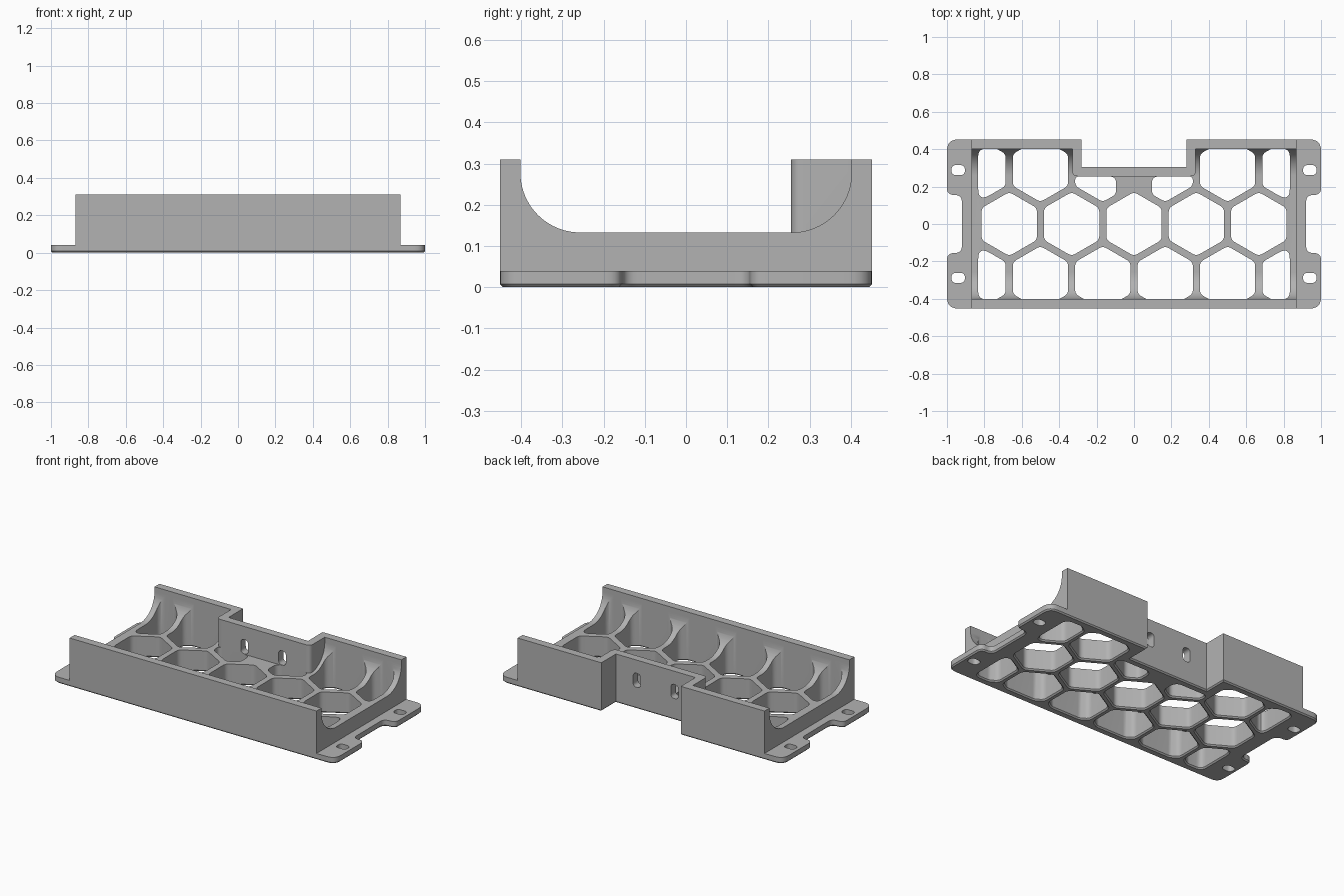
import bpy, bmesh, math
from mathutils import Vector

if "Cube" in bpy.data.objects:
    bpy.data.objects.remove(bpy.data.objects["Cube"], do_unlink=True)

grey = bpy.data.materials.new("plain grey")
grey.use_nodes = True
grey.diffuse_color = (0.45, 0.45, 0.45, 1)
grey.node_tree.nodes["Principled BSDF"].inputs["Base Color"].default_value = grey.diffuse_color

DEPTH, WALL_IN, TOP, FLOOR = 0.452, 0.402, 0.31, 0.133
BODY_X, NOTCH_X, NOTCH_Y, LIP = 0.87, 0.28, 0.305, 0.05
CHAMFER = 0.008


def rounded(points, radius, steps=6):
    """Round polygon corners; radius is one number or one per corner."""
    pts = [Vector(p) for p in points]
    n, out = len(pts), []
    radii = radius if isinstance(radius, list) else [radius] * n
    for i, p in enumerate(pts):
        a, b = pts[i - 1] - p, pts[(i + 1) % n] - p
        if radii[i] == 0:
            out.append(p)
            continue
        turn = math.pi - a.angle(b)
        t = min(radii[i] * math.tan(turn / 2), 0.48 * a.length, 0.48 * b.length)
        start, end = p + a.normalized() * t, p + b.normalized() * t
        for k in range(steps + 1):
            s = k / steps
            out.append(start * (1 - s) ** 2 + p * 2 * s * (1 - s) + end * s * s)
    return out


def offset(points, d):
    """Move a counter-clockwise outline outwards by d."""
    n, out = len(points), []
    for i, p in enumerate(points):
        a = (p - points[i - 1]).normalized()
        b = (points[(i + 1) % n] - p).normalized()
        na, nb = Vector((a.y, -a.x)), Vector((b.y, -b.x))
        out.append(p + (na + nb) * (d / (1 + na.dot(nb))))
    return out


def clip(points, axis, limit, sign):
    """Keep the part of a convex polygon where sign * coordinate <= sign * limit."""
    out = []
    for i, q in enumerate(points):
        p = points[i - 1]
        dp, dq = sign * (p[axis] - limit), sign * (q[axis] - limit)
        if dp * dq < 0:
            out.append(p.lerp(q, dp / (dp - dq)))
        if dq <= 0:
            out.append(q)
    return out


def add_prism(bm, outline, levels, axis="z"):
    """Skin an outline through (height, offset) levels along an axis."""
    place = {"x": lambda u, v, w: (w, u, v),
             "y": lambda u, v, w: (u, w, v),
             "z": lambda u, v, w: (u, v, w)}[axis]
    rings = []
    for w, d in levels:
        ring = offset(outline, d) if d else outline
        rings.append([bm.verts.new(place(p.x, p.y, w)) for p in ring])
    n = len(outline)
    for low, high in zip(rings, rings[1:]):
        for i in range(n):
            j = (i + 1) % n
            bm.faces.new((low[i], low[j], high[j], high[i]))
    bm.faces.new(rings[0][::-1])
    bm.faces.new(rings[-1])


def make(name, prisms):
    bm = bmesh.new()
    for prism in prisms:
        add_prism(bm, *prism)
    bmesh.ops.recalc_face_normals(bm, faces=bm.faces)
    mesh = bpy.data.meshes.new(name)
    bm.to_mesh(mesh)
    bm.free()
    mesh.materials.append(grey)
    obj = bpy.data.objects.new(name, mesh)
    bpy.context.collection.objects.link(obj)
    return obj


def combine(target, other, operation):
    mod = target.modifiers.new(operation, "BOOLEAN")
    mod.operation, mod.solver, mod.object = operation, "EXACT", other
    bpy.context.view_layer.objects.active = target
    bpy.ops.object.modifier_apply(modifier=mod.name)
    bpy.data.objects.remove(other, do_unlink=True)


def box(x0, x1, y0, y1):
    return [Vector(p) for p in ((x0, y0), (x1, y0), (x1, y1), (x0, y1))]


# Trough: floor curving up into front and back walls
R = 0.145
curve = [Vector((WALL_IN - R + R * math.cos(a), FLOOR + R - R * math.sin(a)))
         for a in (math.pi / 2 * k / 20 for k in range(21))]
right = [Vector((DEPTH, 0.02)), Vector((DEPTH, TOP)), Vector((WALL_IN, TOP))] + curve
profile = right + [Vector((-p.x, p.y)) for p in reversed(right)]
tray = make("tray", [(profile, [(-BODY_X, 0), (BODY_X, 0)], "x")])

# Stepped-in back wall
step = NOTCH_X + LIP
block = rounded(box(-step, step, NOTCH_Y - LIP, 0.43), [0.03, 0.03, 0, 0])
combine(tray, make("step_wall", [(block, [(0.02, 0), (TOP, 0)])]), "UNION")
combine(tray, make("step_cutter", [(box(-NOTCH_X, NOTCH_X, NOTCH_Y, 0.6),
                                    [(-0.1, 0), (0.5, 0)])]), "DIFFERENCE")

# Base plate with four mounting tabs and a chamfered underside
half = [(NOTCH_X, NOTCH_Y), (NOTCH_X, DEPTH), (1, DEPTH), (1, 0.155),
        (0.92, 0.155), (0.92, -0.155), (1, -0.155), (1, -DEPTH)]
half_r = [0, 0, 0.06, 0.04, 0.04, 0.04, 0.04, 0.06]
outline = half + [(-x, y) for x, y in reversed(half)]
plate = rounded(outline, half_r + half_r[::-1])[::-1]
combine(tray, make("base_plate", [(plate, [(0, -CHAMFER), (CHAMFER, 0), (0.04, 0)])]),
        "UNION")

# Honeycomb openings, trimmed at the walls
PITCH, FLAT = 0.3335, 0.148
flare = [(-CHAMFER, 2 * CHAMFER), (CHAMFER, 0), (0.5, 0)]
holes = []
for row in (-1, 0, 1):
    count = 5 if row == 0 else 6
    for i in range(count):
        cx, cy = (i - (count - 1) / 2) * PITCH, row * PITCH * math.sqrt(3) / 2
        size = FLAT / math.cos(math.pi / 6)
        cell = [Vector((cx + size * math.sin(-a), cy + size * math.cos(a)))
                for a in (math.pi / 3 * k for k in range(6))]
        for sign in (-1, 1):
            cell = clip(cell, 0, sign * 0.833, sign)
            cell = clip(cell, 1, sign * WALL_IN, sign)
        if row == 1 and abs(cx) < NOTCH_X:
            side = math.copysign(1, cx)
            cell = clip(cell, 1, NOTCH_Y - LIP, 1)
            cell = clip(cell, 0, side * 0.095, -side)
        holes.append((rounded(cell, 0.04), flare))
combine(tray, make("honeycomb_cutter", holes), "DIFFERENCE")

# Oval screw slots in the tabs and upright slots in the stepped wall
slots = []
for sx in (-1, 1):
    for sy in (-1, 1):
        x, y = sx * 0.94, sy * 0.288
        slots.append((rounded(box(x - 0.036, x + 0.036, y - 0.027, y + 0.027), 0.026),
                      [(-0.1, 0), (0.1, 0)]))
    x = sx * 0.133
    slots.append((rounded(box(x - 0.026, x + 0.026, 0.136, 0.226), 0.025),
                  [(0.2, 0), (0.4, 0)], "y"))
combine(tray, make("slot_cutter", slots), "DIFFERENCE")

# Smooth the curved faces and keep the edges crisp
bpy.ops.object.select_all(action="DESELECT")
tray.select_set(True)
bpy.context.view_layer.objects.active = tray
bpy.ops.object.shade_smooth_by_angle(angle=math.radians(30))
